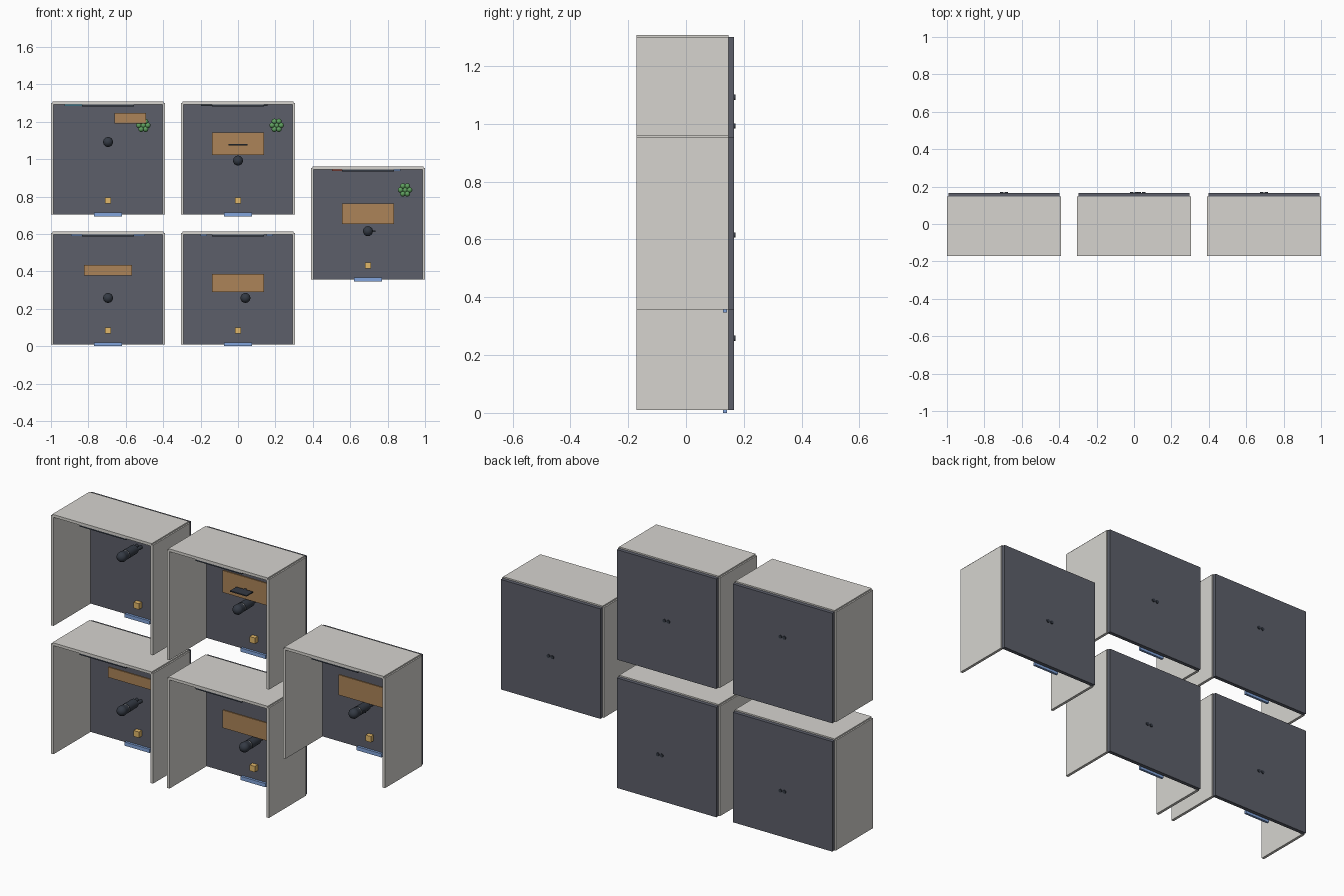
import bpy, bmesh, math
from mathutils import Matrix

if "Cube" in bpy.data.objects:
    bpy.data.objects.remove(bpy.data.objects["Cube"])

U = 0.09926           # one metre of the rooms in model units
FLOOR_Y = 0.1464      # floor surface; rooms are tipped so "up" faces -y


def material(name, r, g, b):
    m = bpy.data.materials.new(name)
    lin = [(c / 255 / 12.92) if c < 11 else ((c / 255 + 0.055) / 1.055) ** 2.4 for c in (r, g, b)]
    m.diffuse_color = (*lin, 1)
    m.use_nodes = True
    m.node_tree.nodes["Principled BSDF"].inputs["Base Color"].default_value = m.diffuse_color
    return m


WALL = material("pale_wall", 214, 212, 207)
SLAB = material("slate_floor", 92, 95, 106)
WOOD = material("wood", 172, 132, 88)
DARK = material("charcoal", 52, 58, 68)
GOLD = material("gold", 226, 184, 106)
BLUE = material("blue", 130, 165, 220)
TEAL = material("teal", 95, 165, 190)
RED = material("red", 165, 85, 75)
LEAF = material("leaf", 95, 160, 95)
POT = material("pot", 120, 85, 65)
BAND = material("collar", 175, 175, 175)


def finish(name, bm, frame, mat, smooth=False):
    bm.transform(frame)
    me = bpy.data.meshes.new(name)
    for f in bm.faces:
        f.smooth = smooth and len(f.verts) <= 4
    if smooth:
        for e in bm.edges:
            e.smooth = e.calc_face_angle(0) < math.radians(40)
    bm.to_mesh(me)
    bm.free()
    me.materials.append(mat)
    ob = bpy.data.objects.new(name, me)
    bpy.context.collection.objects.link(ob)
    return ob


# helpers take room coordinates in metres: x, depth, height
def box(name, frame, mat, x, d, h0, sx, sd, sh):
    bm = bmesh.new()
    bmesh.ops.create_cube(bm, size=1, matrix=Matrix.Translation((x, d, h0 + sh / 2))
                          @ Matrix.Diagonal((sx, sd, sh, 1)))
    return finish(name, bm, frame, mat)


def cylinder(name, frame, mat, x, d, h0, h1, r, r2=None):
    bm = bmesh.new()
    bmesh.ops.create_cone(bm, cap_ends=True, segments=20, radius1=r, radius2=r2 or r, depth=h1 - h0,
                          matrix=Matrix.Translation((x, d, (h0 + h1) / 2)))
    return finish(name, bm, frame, mat, True)


def ball(name, frame, mat, x, d, h, r):
    bm = bmesh.new()
    bmesh.ops.create_uvsphere(bm, u_segments=16, v_segments=10, radius=r,
                              matrix=Matrix.Translation((x, d, h)))
    return finish(name, bm, frame, mat, True)


def shell(frame):
    box("floor", frame, SLAB, 0, 0, -0.2, 6, 6, 0.2)
    box("back_wall", frame, WALL, 0, 3, 0, 6, 0.15, 3.2)
    for s, side in ((-1, "left"), (1, "right")):
        box(side + "_wall", frame, WALL, s * 3, 0, 0, 0.15, 6, 3.2)
    box("door_sill", frame, BLUE, 0, -3, 0.05, 1.5, 0.2, 0.13)
    box("gold_marker", frame, GOLD, 0, -2.25, 0, 0.32, 0.32, 0.25)
    box("wall_board", frame, DARK, 0, 2.87, 2.65, 2.8, 0.1, 0.5)


def figure(frame, x, d):
    for s in (-1, 1):
        cylinder("leg", frame, DARK, x + s * 0.12, d, -0.25, 0.5, 0.09)
    cylinder("torso", frame, DARK, x, d, 0.4, 1.15, 0.24, 0.25)
    cylinder("collar", frame, BAND, x, d, 1.15, 1.2, 0.23)
    cylinder("neck", frame, DARK, x, d, 1.2, 1.45, 0.24, 0.26)
    ball("head", frame, DARK, x, d, 1.48, 0.27)


def table(frame, x, d, w, depth):
    box("table_top", frame, WOOD, x, d, 0.72, w, depth, 0.09)


def plant(frame, x, d):
    cylinder("plant_pot", frame, POT, x, d, 0, 0.4, 0.15, 0.2)
    ball("plant_core", frame, LEAF, x, d, 0.55, 0.17)
    for i in range(6):
        a = i * math.pi / 3
        ball("leaf_cluster", frame, LEAF, x + 0.24 * math.cos(a), d + 0.24 * math.sin(a), 0.6, 0.15)


def panel(frame, mat, x, w):
    box("wall_panel", frame, mat, x, 2.88, 1.1, w, 0.09, 1.0)


# room: centre (x, z), figure, table (x, d, w, depth), plant, wall panels
rooms = [
    (-0.6948, 1.0025, (0, 0.9), (1.2, 2.17, 1.7, 0.56), (1.9, 1.8), [(TEAL, -1.75, 1.2)]),
    (0, 1.0025, (0, -0.1), (0, 0.8, 2.8, 1.2), (2.08, 1.8), [(DARK, -1.5, 1.0), (DARK, 1.1, 1.0)]),
    (0.6948, 0.6550, (0, -0.4), (0, 0.53, 2.8, 1.1), (2.0, 1.82), [(RED, -1.5, 0.9), (BLUE, 1.5, 0.5)]),
    (-0.6948, 0.3077, (0, -0.5), (0, 1.0, 2.6, 0.56), None, [(BLUE, -1.5, 1.0), (BLUE, 1.5, 1.0)]),
    (0, 0.3077, (0.4, -0.5), (0, 0.3, 2.8, 0.97), None, [(BLUE, -1.85, 0.35), (BLUE, 1.7, 0.35)]),
]
for i, (cx, cz, fig, tab, plt, panels) in enumerate(rooms):
    frame = (Matrix.Translation((cx, FLOOR_Y, cz)) @ Matrix.Rotation(math.pi / 2, 4, 'X')
             @ Matrix.Diagonal((U, U, U, 1)))
    shell(frame)
    figure(frame, *fig)
    table(frame, *tab)
    if plt:
        plant(frame, *plt)
    for p in panels:
        panel(frame, *p)
    if i == 1:
        box("monitor", frame, DARK, 0, 0.75, 0.9, 1.0, 0.06, 0.55)
        box("monitor_stand", frame, DARK, 0, 0.75, 0.8, 0.12, 0.06, 0.1)
    if i == 2:
        box("forearm", frame, DARK, 0.28, -0.4, 1.0, 0.24, 0.07, 0.08)
